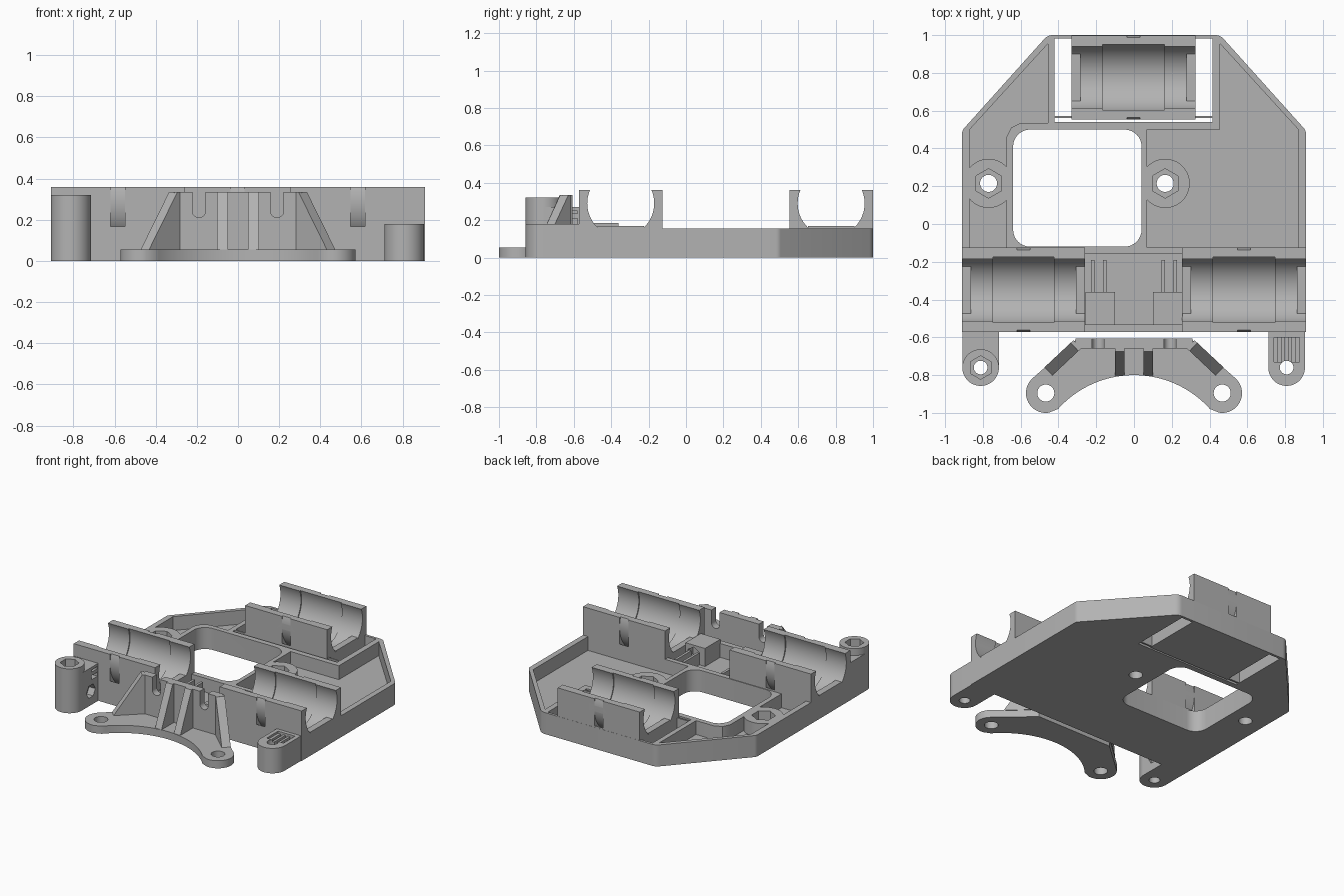
import bpy, bmesh
from math import cos, sin, radians
from mathutils import Matrix, Vector

if "Cube" in bpy.data.objects:
    bpy.data.objects.remove(bpy.data.objects["Cube"], do_unlink=True)

GREY = (0.45, 0.45, 0.45, 1)
mat = bpy.data.materials.new("plain_grey")
mat.use_nodes = True
mat.diffuse_color = GREY
mat.node_tree.nodes["Principled BSDF"].inputs["Base Color"].default_value = GREY
parts = []


def finish(name, bm):
    bmesh.ops.recalc_face_normals(bm, faces=bm.faces)
    me = bpy.data.meshes.new(name)
    bm.to_mesh(me)
    bm.free()
    me.materials.append(mat)
    ob = bpy.data.objects.new(name, me)
    bpy.context.collection.objects.link(ob)
    parts.append(ob)
    return ob


def prism(name, pts, z0, z1, radius=0):
    """Extrude an xy outline; optionally round its upright edges."""
    bm = bmesh.new()
    face = bm.faces.new([bm.verts.new((x, y, z0)) for x, y in pts])
    ext = bmesh.ops.extrude_face_region(bm, geom=[face])
    top = [v for v in ext["geom"] if isinstance(v, bmesh.types.BMVert)]
    bmesh.ops.translate(bm, verts=top, vec=(0, 0, z1 - z0))
    if radius:
        up = [e for e in bm.edges if abs(e.verts[0].co.z - e.verts[1].co.z) > 1e-4]
        bmesh.ops.bevel(bm, geom=up, offset=radius, segments=8, profile=0.5, affect='EDGES')
    return finish(name, bm)


def box(name, x0, x1, y0, y1, z0, z1, radius=0):
    return prism(name, [(x0, y0), (x1, y0), (x1, y1), (x0, y1)], z0, z1, radius)


def cyl(name, centre, r, length, axis='Z', sides=64):
    bm = bmesh.new()
    turn = {'Z': Matrix(), 'X': Matrix.Rotation(radians(90), 4, 'Y'),
            'Y': Matrix.Rotation(radians(90), 4, 'X')}[axis]
    bmesh.ops.create_cone(bm, cap_ends=True, segments=sides, radius1=r, radius2=r,
                          depth=length, matrix=Matrix.Translation(centre) @ turn)
    return finish(name, bm)


def gusset(name, start, end, thick, z0, z1):
    """Upright triangular rib, tall at start and running down to end."""
    a, b = Vector((*start, 0)), Vector((*end, 0))
    d = (b - a).normalized()
    side = Vector((-d.y, d.x, 0)) * thick / 2
    bm = bmesh.new()
    up0, up1 = Vector((0, 0, z0)), Vector((0, 0, z1))
    rows = [[bm.verts.new(p + s) for p in (a + up0, b + up0, a + d * 0.02 + up1, a + up1)]
            for s in (side, -side)]
    bm.faces.new(rows[0])
    bm.faces.new(rows[1][::-1])
    for i in range(4):
        j = (i + 1) % 4
        bm.faces.new((rows[0][i], rows[1][i], rows[1][j], rows[0][j]))
    return finish(name, bm)


def cut(target, *cutters):
    bpy.context.view_layer.objects.active = target
    for c in cutters:
        m = target.modifiers.new("cut", 'BOOLEAN')
        m.operation, m.solver, m.object = 'DIFFERENCE', 'EXACT', c
        bpy.ops.object.modifier_apply(modifier=m.name)
        parts.remove(c)
        bpy.data.objects.remove(c, do_unlink=True)
    return target


def arc(cx, cy, r, a0, a1, n):
    return [(cx + r * cos(radians(a0 + (a1 - a0) * i / n)),
             cy + r * sin(radians(a0 + (a1 - a0) * i / n))) for i in range(n + 1)]


FLOOR, RIM, TOP, BACK, FRONT = 0.055, 0.155, 0.36, -0.125, -0.573

# Tray with rim, pockets, window and rear bearing opening
tray = prism("tray", [(-0.91, BACK), (0.91, BACK)] + arc(0.87, 0.48, 0.04, 0, 40, 4)
             + arc(0.43, 0.94, 0.06, 42, 90, 5) + arc(-0.43, 0.94, 0.06, 90, 138, 5)
             + arc(-0.87, 0.48, 0.04, 140, 180, 4), 0, RIM)
cut(tray,
    prism("pocket_a", [(0.07, -0.3), (0.87, -0.3), (0.87, 0.5), (0.455, 0.955),
                       (0.455, 0.5), (0.07, 0.5)], FLOOR, 1),
    prism("pocket_b", [(-0.87, -0.3), (-0.675, -0.3), (-0.675, 0.46), (-0.65, 0.51),
                       (-0.6, 0.535), (-0.455, 0.535), (-0.455, 0.955), (-0.87, 0.5)], FLOOR, 1),
    box("window", -0.64, 0.04, BACK + 0.005, 0.5, -1, 1, 0.09),
    box("rear_opening", -0.42, 0.415, 0.54, 0.982, -1, 1))

# Nut bosses
for i, x in enumerate((-0.77, 0.165)):
    boss = cyl(f"nut_boss_{i}", (x, 0.215, RIM / 2), 0.13, RIM)
    drills = [cyl("nut", (x, 0.215, 0.16), 0.078, 0.16, sides=6)]
    edge = box("trim", -0.64, 0.04, BACK, 0.5, -1, 1)
    cut(boss, *drills, edge, box("trim", -2, -0.91, -1, 1, -1, 1),
        cyl("bolt", (x, 0.215, 0), 0.045, 1))
    cut(tray, cyl("bolt", (x, 0.215, 0), 0.045, 1), cyl("nut", (x, 0.215, 0.16), 0.078, 0.16, sides=6))


# Bearing holders with stepped bore, end lips and strap channel
def holder(name, x0, x1, y0, y1):
    xc, yc, zc, w = (x0 + x1) / 2, (y0 + y1) / 2, 0.29, x1 - x0
    body = box(name, x0, x1, y0, y1, 0, TOP)
    ring = cyl("ring", (xc, yc, zc), 0.255, 0.07, 'X')
    cut(ring, cyl("ring_core", (xc, yc, zc), 0.224, 1, 'X'))
    cut(body, cyl("bore", (xc, yc, zc), 0.179, w + 0.2, 'X'),
        cyl("bore_band", (xc, yc, zc), 0.187, w / 2, 'X'), ring)
    for side, a in (("a", x0), ("b", x1 - 0.048)):
        box(f"{name}_lip_{side}", a, a + 0.048, yc - 0.125, yc + 0.125, 0.02, 0.17)


holder("front_holder_right", -0.91, -0.26, FRONT, BACK)
holder("front_holder_left", 0.255, 0.91, FRONT, BACK)
holder("rear_holder", -0.33, 0.325, 0.553, 0.999)
box("rear_holder_strip", -0.42, 0.415, 0.56, 0.572, 0, RIM)

# Belt well between the front holders
box("well_floor", -0.26, 0.255, FRONT, BACK, 0, FLOOR)
box("well_front_wall", -0.26, 0.255, FRONT, -0.533, 0, RIM)
box("well_back_wall", -0.26, 0.255, -0.158, BACK, 0, RIM)
for s, side in ((1, "left"), (-1, "right")):
    xs = sorted((s * 0.1, s * 0.256))
    cut(box(f"belt_block_{side}", *xs, -0.535, -0.36, 0.03, 0.185),
        cyl("nut", (s * 0.19, -0.36, 0.115), 0.055, 0.12, 'Y', 6))
    for k in (0.155, 0.218):
        box(f"belt_rib_{side}", s * k - 0.009, s * k + 0.009, -0.36, -0.19, 0.03, 0.14)

# Front right post: tall round post with nut recess and slotted arm
post = prism("post", arc(-0.812, -0.76, 0.097, 180, 360, 32)
             + [(-0.715, -0.69), (-0.909, -0.69)], 0, 0.32)
cap = cyl("post_back", (-0.812, -0.76, 0.16), 0.097, 0.32)
arm = box("post_arm", -0.909, -0.715, -0.76, FRONT, 0, 0.27)
cut(post, box("trim", -1, 0, -0.76, 0, -1, 1))
for ob in (post, cap, arm):
    cut(ob, cyl("bolt", (-0.812, -0.76, 0.16), 0.036, 1),
        cyl("nut", (-0.812, -0.76, 0.3), 0.062, 0.12, sides=6))
cut(arm, cyl("side_nut", (-0.715, -0.655, 0.1), 0.05, 0.1, 'X', 6),
    box("slot", -0.76, -0.6, -0.65, -0.58, 0.18, 0.21),
    box("slot", -0.76, -0.6, -0.65, -0.58, 0.235, 0.25))

# Front left foot with belt grooves
foot = prism("foot", arc(0.808, -0.76, 0.097, 180, 360, 32)
             + [(0.905, FRONT), (0.711, FRONT)], 0, 0.18)
cut(foot, cyl("bolt", (0.808, -0.76, 0), 0.036, 1),
    box("groove_bed", 0.74, 0.875, -0.73, -0.6, 0.165, 1),
    *[box("groove", x - 0.01, x + 0.01, -0.73, -0.6, 0.14, 1) for x in (0.77, 0.808, 0.846)])

# Separate front bracket
half = [(0.3, -0.607)] + arc(0.467, -0.895, 0.105, 48, -100, 24)
plate = prism("bracket_plate", half + arc(0, -1.34, 0.54, 42, 138, 40)
              + [(-x, y) for x, y in reversed(half)], 0, 0.055)
wall = box("bracket_wall", -0.31, 0.31, -0.66, -0.607, 0.03, 0.335)
for s, side in ((1, "left"), (-1, "right")):
    cut(plate, cyl("bolt", (s * 0.467, -0.895, 0), 0.045, 1))
    cut(wall, box("slot", s * 0.19 - 0.032, s * 0.19 + 0.032, -1, 0, 0.243, 1),
        cyl("slot_end", (s * 0.19, -0.64, 0.243), 0.032, 0.3, 'Y'))
    gusset(f"bracket_outer_rib_{side}", (s * 0.3, -0.637), (s * 0.455, -0.782), 0.06, 0.05, 0.335)
    gusset(f"bracket_inner_rib_{side}", (s * 0.075, -0.655), (s * 0.075, -0.803), 0.052, 0.05, 0.335)

# Smooth the round surfaces and keep the edges sharp
bpy.ops.object.select_all(action='DESELECT')
for ob in parts:
    ob.select_set(True)
bpy.context.view_layer.objects.active = tray
bpy.ops.object.shade_smooth_by_angle(angle=radians(30))
